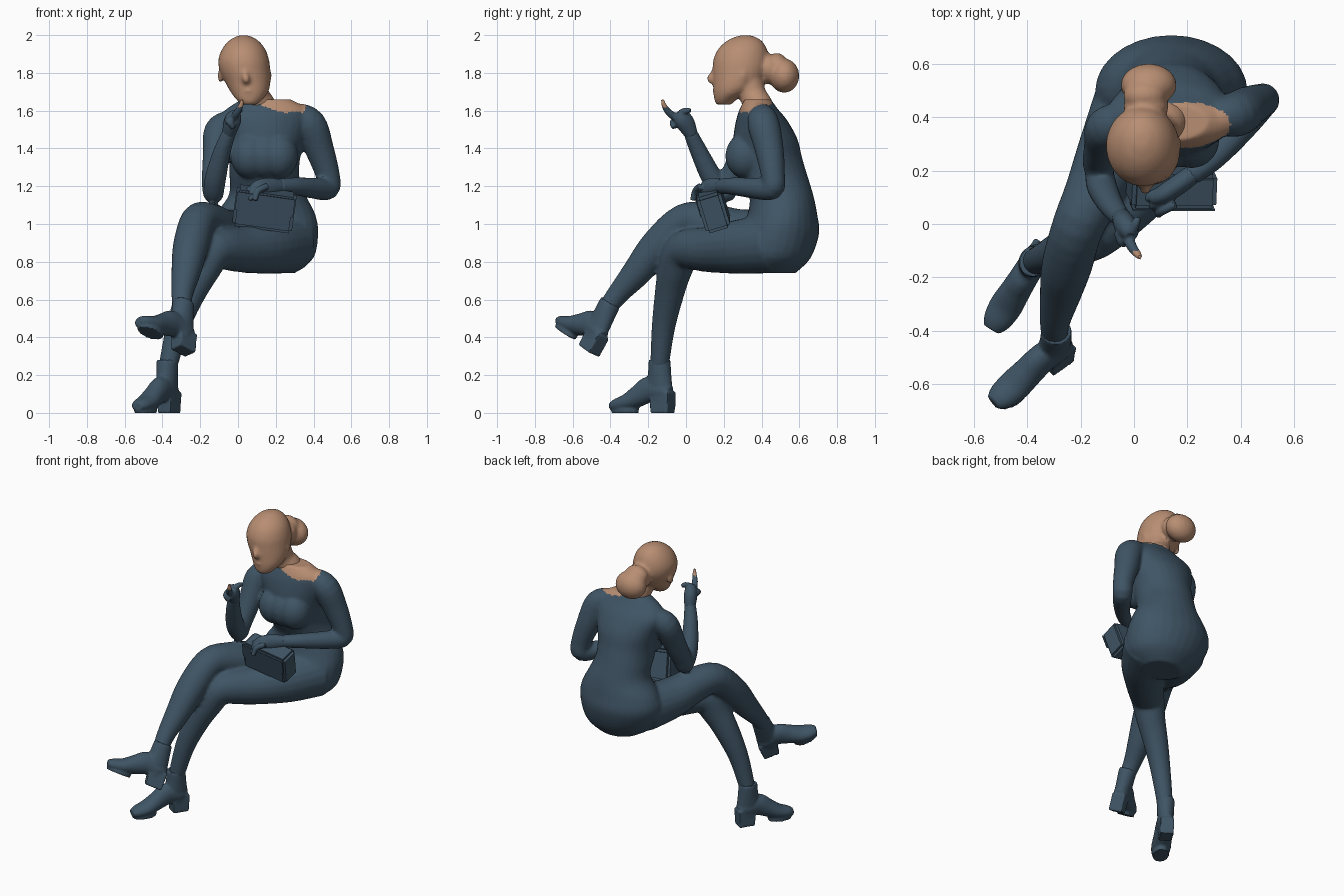
import bpy, bmesh
from math import cos, sin, pi, radians
from mathutils import Matrix, Vector

cube = bpy.data.objects.get("Cube")
if cube:
    bpy.data.objects.remove(cube, do_unlink=True)


def material(name, rgb):
    m = bpy.data.materials.new(name)
    m.use_nodes = True
    m.diffuse_color = (*rgb, 1)
    m.node_tree.nodes["Principled BSDF"].inputs["Base Color"].default_value = (*rgb, 1)
    return m


BLUE = material("slate_blue_cloth", (0.05, 0.09, 0.13))
SKIN = material("warm_skin", (0.48, 0.27, 0.17))


def spline(a, b, c, d, t):
    return [0.5 * (2 * q + (r - p) * t + (2 * p - 5 * q + 4 * r - s) * t * t
                   + (3 * q - p - 3 * r + s) * t ** 3) for p, q, r, s in zip(a, b, c, d)]


def loft(bm, pts, side=(1, 0, 0), flat=None, sides=20, steps=4):
    """Tube through points (x, y, z, width radius[, depth radius])."""
    pts = [p if len(p) == 5 else (*p, p[3]) for p in pts]
    ext = [pts[0]] + pts + [pts[-1]]
    path = [spline(*ext[i:i + 4], k / steps) for i in range(len(pts) - 1) for k in range(steps)]
    path.append(pts[-1])
    rings = []
    for i, p in enumerate(path):
        a, b = path[max(i - 1, 0)], path[min(i + 1, len(path) - 1)]
        t = Vector(flat) if flat else (Vector(b[:3]) - Vector(a[:3])).normalized()
        u = Vector(side)
        u = (u - t * u.dot(t)).normalized()
        v = t.cross(u)
        rings.append([bm.verts.new(Vector(p[:3]) + u * p[3] * cos(2 * pi * k / sides)
                                   + v * p[4] * sin(2 * pi * k / sides)) for k in range(sides)])
    for r, s in zip(rings, rings[1:]):
        for k in range(sides):
            n = (k + 1) % sides
            bm.faces.new((r[k], r[n], s[n], s[k]))
    bm.faces.new(rings[0][::-1])
    bm.faces.new(rings[-1])


def blob(bm, centre, size):
    bmesh.ops.create_uvsphere(bm, u_segments=20, v_segments=12, radius=1,
                              matrix=Matrix.Translation(centre) @ Matrix.Diagonal((*size, 1)))


def finish(name, bm, mats, voxel=0, smooth=2, rule=None):
    """Make an object, optionally fusing its volumes into one skin."""
    bmesh.ops.recalc_face_normals(bm, faces=bm.faces)
    me = bpy.data.meshes.new(name)
    bm.to_mesh(me)
    bm.free()
    ob = bpy.data.objects.new(name, me)
    bpy.context.collection.objects.link(ob)
    if voxel:
        mod = ob.modifiers.new("fuse", 'REMESH')
        mod.mode, mod.voxel_size, mod.use_smooth_shade = 'VOXEL', voxel, True
        mod = ob.modifiers.new("relax", 'SMOOTH')
        mod.factor, mod.iterations = 0.5, smooth
        dg = bpy.context.evaluated_depsgraph_get()
        fused = bpy.data.meshes.new_from_object(ob.evaluated_get(dg))
        ob.modifiers.clear()
        ob.data = fused
    ob.data.materials.clear()
    for m in mats:
        ob.data.materials.append(m)
    for f in ob.data.polygons:
        f.material_index = int(bool(rule and rule(f.center)))
    bpy.ops.object.select_all(action='DESELECT')
    ob.select_set(True)
    bpy.context.view_layer.objects.active = ob
    bpy.ops.object.shade_smooth_by_angle(angle=radians(40))


# Clothed body: trunk
bm = bmesh.new()
loft(bm, [(.17, .47, .74, .13, .11), (.16, .465, .82, .24, .195), (.14, .49, .95, .285, .215),
          (.145, .51, 1.05, .265, .185), (.155, .505, 1.15, .205, .17), (.14, .465, 1.25, .185, .18),
          (.14, .435, 1.35, .19, .18), (.14, .42, 1.45, .215, .17), (.135, .4, 1.55, .24, .135),
          (.15, .385, 1.61, .21, .1), (.15, .38, 1.66, .13, .07)], flat=(0, 0, 1), sides=28)
for x in (.065, .14, .215):
    blob(bm, (x, .315, 1.36), (.105, .107, .12))

# Crossed leg, then the standing leg
loft(bm, [(.0, .46, .93, .15), (-.08, .28, .95, .13), (-.15, .12, 1.0, .11), (-.21, -.01, 1.01, .097),
          (-.25, -.15, .88, .095), (-.275, -.26, .745, .078), (-.295, -.36, .63, .058),
          (-.297, -.42, .55, .05)])
loft(bm, [(.27, .47, .9, .16), (.16, .29, .88, .145), (.02, .13, .865, .122), (-.12, -.01, .86, .105),
          (-.19, -.06, .75, .09), (-.255, -.09, .62, .077), (-.32, -.12, .45, .062),
          (-.37, -.14, .25, .05)])

# Left arm resting on the bag, right arm raised from the elbow
loft(bm, [(.3, .4, 1.58, .065), (.38, .41, 1.53, .085), (.43, .44, 1.4, .077), (.475, .46, 1.26, .064),
          (.475, .455, 1.19, .062), (.4, .36, 1.19, .056), (.3, .25, 1.2, .047), (.21, .18, 1.2, .04)],
     side=(0, 1, 0))
loft(bm, [(-.04, .39, 1.54, .065), (-.1, .36, 1.49, .08), (-.115, .3, 1.36, .072), (-.13, .23, 1.22, .062),
          (-.13, .2, 1.16, .054), (-.12, .14, 1.24, .057), (-.085, .07, 1.38, .047),
          (-.045, .02, 1.49, .036)], side=(1, 0, 0))
finish("fitted_outfit", bm, (BLUE, SKIN), .01, 6,
       lambda c: c.z > 1.59 and ((c.x - .2) / .16) ** 2 + ((c.y - .37) / .085) ** 2 < 1)

# Head, neck, gathered hair, nose and ears as one skin
bm = bmesh.new()
loft(bm, [(.06, .2, 1.632, .04, .04), (.06, .21, 1.66, .07, .06), (.06, .245, 1.7, .1, .1),
          (.052, .272, 1.75, .12, .128), (.037, .288, 1.81, .134, .147), (.03, .293, 1.87, .134, .148),
          (.03, .3, 1.93, .112, .127), (.03, .31, 1.975, .072, .085), (.03, .315, 1.998, .025, .03)],
     flat=(0, 0, 1), sides=28)
loft(bm, [(.08, .33, 1.76, .075), (.095, .355, 1.68, .072), (.12, .38, 1.63, .078), (.13, .39, 1.59, .08)])
loft(bm, [(.035, .17, 1.84, .012), (.038, .14, 1.79, .016), (.042, .13, 1.768, .02),
          (.047, .155, 1.75, .016)])
blob(bm, (.055, .165, 1.705), (.035, .025, .018))
blob(bm, (.045, .44, 1.82), (.085, .06, .08))
blob(bm, (.055, .52, 1.785), (.105, .08, .09))
blob(bm, (.04, .48, 1.84), (.08, .06, .065))
for x in (-.093, .163):
    blob(bm, (x, .3, 1.785), (.014, .025, .038))
finish("head_and_bun", bm, (SKIN,), .011, 2)


# Hands
def hand(name, palm, fingers, rule=None):
    bm = bmesh.new()
    loft(bm, palm, side=(0, 0, 1))
    for f in fingers:
        loft(bm, f, sides=10)
    finish(name, bm, (BLUE, SKIN), .006, 2, rule)


hand("left_hand", [(.23, .195, 1.2, .036), (.17, .15, 1.195, .05, .038), (.11, .11, 1.185, .05, .036),
                   (.07, .09, 1.17, .03, .022)],
     [[(.13 - d, .1 + d, 1.2, .018), (.08 - d, .075 + d, 1.175, .018), (.065 - d, .06 + d, 1.125, .014)]
      for d in (-.025, 0, .025)])
hand("right_hand", [(-.05, .03, 1.47, .034), (-.035, .0, 1.53, .05, .042), (-.02, -.025, 1.565, .046, .038),
                    (-.01, -.04, 1.59, .024)],
     [[(-.025, -.05, 1.56, .022), (-.005, -.09, 1.59, .019), (.015, -.115, 1.625, .014),
       (.022, -.125, 1.66, .008)],
      [(-.01, -.03, 1.585, .02), (.005, .0, 1.6, .017), (.015, .025, 1.6, .012)],
      [(-.055, -.03, 1.55, .02), (-.045, -.07, 1.54, .018), (-.025, -.06, 1.51, .016)]],
     lambda c: c.z > 1.62 and c.y < -.1)


# Heeled ankle boots, modelled toe towards -y and then placed
def boot(name, origin, forward, up):
    bm = bmesh.new()
    loft(bm, [(0, .0, .28, .054, .058), (0, .0, .26, .056, .06), (0, .0, .2, .053, .066),
              (0, -.005, .13, .05, .078), (0, -.0, .07, .045, .06)], flat=(0, 0, -1))
    loft(bm, [(0, .06, .1, .035, .04), (0, .02, .115, .05, .06), (0, -.06, .125, .053, .07),
              (0, -.13, .09, .057, .058), (0, -.2, .055, .062, .046), (0, -.265, .04, .052, .036),
              (0, -.3, .036, .032, .022)])
    # Tapered block heel
    block = bmesh.ops.create_cube(bm, size=1, matrix=Matrix.Translation((0, .02, .055))
                                  @ Matrix.Diagonal((.085, .115, .11, 1)))
    for v in block["verts"]:
        if v.co.z < .05:
            v.co.y = .02 + (v.co.y - .02) * .9
    # Flat front sole
    bmesh.ops.create_cone(bm, cap_ends=True, segments=16, radius1=1, radius2=1, depth=.025,
                          matrix=Matrix.Translation((0, -.215, .0125)) @ Matrix.Diagonal((.052, .08, 1, 1)))
    back = -Vector(forward).normalized()
    z = Vector(up).normalized()
    m = Matrix((back.cross(z).normalized(), back, z)).transposed().to_4x4()
    m.translation = origin
    bmesh.ops.transform(bm, matrix=m, verts=bm.verts)
    finish(name, bm, (BLUE,), .007, 2)


boot("left_boot", (-.375, -.14, 0), (-.53, -.85, 0), (0, 0, 1))
boot("right_boot", (-.305, -.525, .335), (-.74, -.53, .4), (.015, .12, .24))

# Clutch bag tilted on the lap, with a folded flap
tilt = Matrix.Translation((.14, .145, 1.08)) @ Matrix.Rotation(radians(8), 4, 'Y') \
    @ Matrix.Rotation(radians(17), 4, 'X')
for name, centre, size in (("clutch_bag", (0, 0, 0), (.32, .135, .2)),
                           ("clutch_flap", (0, -.069, .045), (.31, .006, .1))):
    bm = bmesh.new()
    bmesh.ops.create_cube(bm, size=1, matrix=Matrix.Translation(centre) @ Matrix.Diagonal((*size, 1)))
    bmesh.ops.bevel(bm, geom=bm.edges[:], offset=min(size) * .12, segments=2, affect='EDGES')
    bmesh.ops.transform(bm, matrix=tilt, verts=bm.verts)
    finish(name, bm, (BLUE,))
